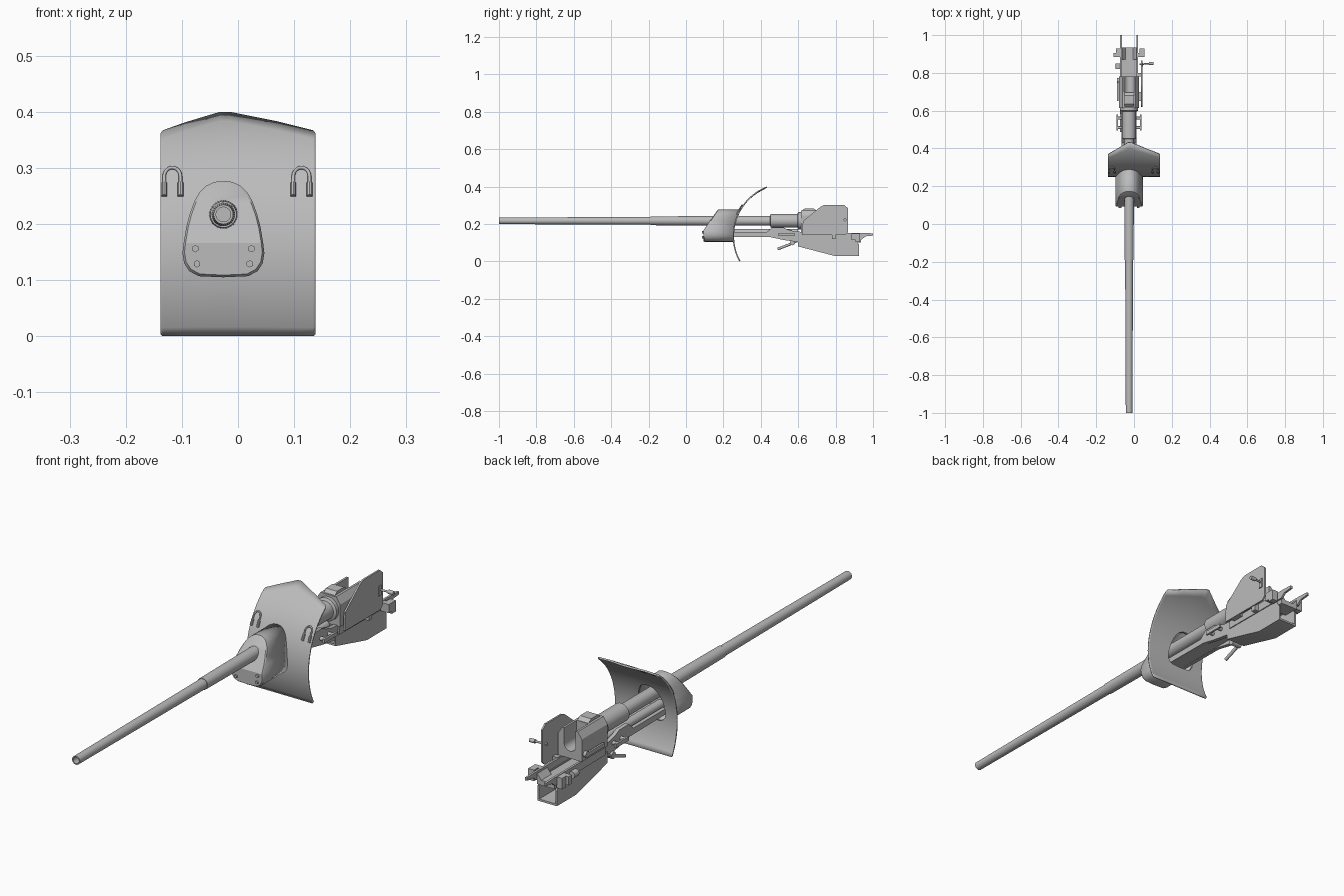
import bpy, bmesh, math
from mathutils import Vector

if "Cube" in bpy.data.objects:
    bpy.data.objects.remove(bpy.data.objects["Cube"])

CX, CZ = -0.026, 0.217            # barrel axis
grey = bpy.data.materials.new("light grey")
grey.diffuse_color = (0.5, 0.5, 0.5, 1)
grey.use_nodes = True
grey.node_tree.nodes["Principled BSDF"].inputs["Base Color"].default_value = grey.diffuse_color


def finish(name, bm, fix=True):
    if fix:
        bmesh.ops.recalc_face_normals(bm, faces=bm.faces[:])
    me = bpy.data.meshes.new(name)
    bm.to_mesh(me)
    bm.free()
    me.materials.append(grey)
    ob = bpy.data.objects.new(name, me)
    bpy.context.collection.objects.link(ob)
    return ob


def prism(name, pts, axis, a, b):
    """Extrude a 2D outline: axis 'x' takes (y, z) points, axis 'y' takes (x, z)."""
    bm = bmesh.new()
    rings = []
    for t in (a, b):
        rings.append([bm.verts.new((t, u, v) if axis == 'x' else (u, t, v)) for u, v in pts])
    n = len(pts)
    bm.faces.new(rings[0])
    bm.faces.new(rings[1][::-1])
    for i in range(n):
        j = (i + 1) % n
        bm.faces.new((rings[0][i], rings[0][j], rings[1][j], rings[1][i]))
    return finish(name, bm)


def box(name, x0, x1, y0, y1, z0, z1):
    return prism(name, [(y0, z0), (y1, z0), (y1, z1), (y0, z1)], 'x', x0, x1)


def rod(name, p, q, r, sides=12, r2=None):
    p, q = Vector(p), Vector(q)
    bm = bmesh.new()
    bmesh.ops.create_cone(bm, cap_ends=True, segments=sides, radius1=r,
                          radius2=r if r2 is None else r2, depth=(q - p).length)
    ob = finish(name, bm)
    ob.rotation_mode = 'QUATERNION'
    ob.rotation_quaternion = (q - p).to_track_quat('Z', 'Y')
    ob.location = (p + q) / 2
    return ob


def lathe(name, profile, sides=32):
    """Revolve (radius, y) points about the barrel axis."""
    bm = bmesh.new()
    rings = [[bm.verts.new((CX + r * math.cos(2 * math.pi * k / sides), y,
                            CZ + r * math.sin(2 * math.pi * k / sides)))
              for k in range(sides)] for r, y in profile]
    for a, b in zip(rings, rings[1:]):
        for k in range(sides):
            j = (k + 1) % sides
            bm.faces.new((a[k], a[j], b[j], b[k]))
    bm.faces.new(rings[0])
    bm.faces.new(rings[-1])
    return finish(name, bm)


def shield_y(z):
    return 0.535 - math.sqrt(0.285 ** 2 - (z - 0.135) ** 2)


# Barrel with bore, step and thick rear sleeve
lathe("barrel", [(0.013, -0.9), (0.013, -1.0), (0.0175, -1.0), (0.021, -0.19), (0.0235, -0.19),
                 (0.026, 0.2), (0.026, 0.45), (0.037, 0.452), (0.037, 0.595), (0.047, 0.6),
                 (0.047, 0.625)])

# Mantlet shell: half outline mirrored about the barrel axis, slanted front
half = [(0.0, 0.277), (0.016, 0.275), (0.031, 0.268), (0.043, 0.256), (0.052, 0.24), (0.06, 0.218),
        (0.066, 0.195), (0.071, 0.165), (0.073, 0.148), (0.070, 0.13), (0.061, 0.116),
        (0.044, 0.107), (0.0, 0.105)]
outline = [(CX + d, z) for d, z in half] + [(CX - d, z) for d, z in half[-2:0:-1]]


def front_y(z):
    return 0.093 + max(0, z - 0.165) * 0.66


bm = bmesh.new()
rings = []
for scale, dy in ((0.95, 0.0), (1.0, 0.006), (1.0, None)):
    ring = []
    for x, z in outline:
        zz = 0.185 + (z - 0.185) * scale
        y = shield_y(z) + 0.003 if dy is None else front_y(z) + dy
        ring.append(bm.verts.new((CX + (x - CX) * scale, y, zz)))
    rings.append(ring)
n = len(outline)
for a, b in zip(rings, rings[1:]):
    for i in range(n):
        j = (i + 1) % n
        bm.faces.new((a[i], a[j], b[j], b[i]))
f = rings[0]
for i in range(n // 2):
    quad = [f[i], f[i + 1], f[-i - 1], f[-i]] if i else [f[0], f[1], f[-1]]
    if i == n // 2 - 1:
        quad = [f[i], f[i + 1], f[-i]]
    bm.faces.new(quad)
mantlet = finish("mantlet", bm)
m = mantlet.modifiers.new("thickness", 'SOLIDIFY')
m.thickness, m.offset = 0.008, -1

for x, z in ((-0.076, 0.156), (0.024, 0.156), (-0.073, 0.129), (0.021, 0.129)):
    rod("mantlet_bolt", (x, 0.086, z), (x, 0.1, z), 0.0065, 6)

# Curved shield with peaked top edge and a central opening
columns = [(-0.138, 0.003, 0.362), (-0.134, 0, 0.367), (-0.095, 0, 0.381), (-0.032, 0, 0.4),
           (-0.015, 0, 0.4), (0.07, 0, 0.383), (0.134, 0, 0.367), (0.138, 0.003, 0.362)]
rows = 24
bm = bmesh.new()
grid = []
for x, lo, hi in columns:
    zs = [lo + (hi - lo) * j / rows for j in range(rows + 1)]
    grid.append([bm.verts.new((x, shield_y(z), z)) for z in zs])
for a, b in zip(grid, grid[1:]):
    for j in range(rows):
        bm.faces.new((a[j], b[j], b[j + 1], a[j + 1]))
shield = finish("shield", bm, False)
m = shield.modifiers.new("thickness", 'SOLIDIFY')
m.thickness, m.offset = 0.007, -1
cutter = prism("opening_cutter", [(CX + (x - CX) * 0.86, 0.185 + (z - 0.185) * 0.86)
                                  for x, z in outline], 'y', 0.2, 0.4)
cutter.hide_render = True
cutter.hide_set(True)
m = shield.modifiers.new("opening", 'BOOLEAN')
m.object, m.operation = cutter, 'DIFFERENCE'

# Lifting loops on the shield
for x in (-0.117, 0.113):
    cu = bpy.data.curves.new("lifting_loop", 'CURVE')
    cu.dimensions, cu.bevel_depth, cu.bevel_resolution = '3D', 0.0032, 2
    path = [(-0.0145, 0.25)] + [(-0.0145 * math.cos(math.pi * k / 10),
                                 0.285 + 0.0155 * math.sin(math.pi * k / 10))
                                for k in range(11)] + [(0.0145, 0.25)]
    sp = cu.splines.new('POLY')
    sp.points.add(len(path) - 1)
    for p, (dx, z) in zip(sp.points, path):
        p.co = (x + dx, shield_y(z) - 0.004, z, 1)
    cu.materials.append(grey)
    bpy.context.collection.objects.link(bpy.data.objects.new("lifting_loop", cu))
    for s in (-1, 1):
        xx = x + s * 0.0145
        rod("loop_foot", (xx, shield_y(0.25) - 0.003, 0.25),
            (xx, shield_y(0.273) - 0.003, 0.273), 0.0055, 10)

# Cradle: twin side beams with floor, hump and trunnion pegs
for s in (-1, 1):
    x0, x1 = sorted((CX + s * 0.024, CX + s * 0.04))
    prism("cradle_beam", [(0.22, 0.132), (0.45, 0.13), (0.52, 0.115), (0.62, 0.10), (0.68, 0.10),
                          (0.68, 0.155), (0.58, 0.16), (0.545, 0.17), (0.52, 0.182), (0.46, 0.182),
                          (0.43, 0.155), (0.22, 0.155)], 'x', x0, x1)
    x0, x1 = sorted((CX + s * 0.038, CX + s * 0.047))
    prism("rear_rail", [(0.62, 0.12), (0.94, 0.118), (0.96, 0.134), (1.0, 0.138), (1.0, 0.15),
                        (0.95, 0.152), (0.62, 0.152)], 'x', x0, x1)
    for y in (0.51, 0.56):
        rod("cradle_peg", (CX + s * 0.03, y, 0.145), (CX + s * 0.06, y, 0.145), 0.008)
    x0, x1 = sorted((CX + s * 0.058, CX + s * 0.066))
    box("peg_strap", x0, x1, 0.495, 0.58, 0.137, 0.153)
    x0, x1 = sorted((CX + s * 0.044, CX + s * 0.082))
    box("rear_bracket", x0, x1, 0.885, 0.905, 0.115, 0.15)
    box("rear_bracket_lug", x0 + 0.012, x1, 0.905, 0.93, 0.105, 0.15)
    # Tray side walls
    x0, x1 = sorted((CX + s * 0.036, CX + s * 0.043))
    prism("tray_wall", [(0.6, 0.08), (0.8, 0.028), (0.925, 0.028), (0.925, 0.09), (0.9, 0.125),
                        (0.6, 0.125)], 'x', x0, x1)
box("cradle_floor", CX - 0.028, CX + 0.028, 0.22, 0.62, 0.132, 0.14)
rod("recoil_cylinder", (CX, 0.2, 0.155), (CX, 0.6, 0.155), 0.018, 20)

# Tray floor, cross step and rear chute with notched edge
prism("tray_floor", [(0.6, 0.08), (0.8, 0.028), (0.925, 0.028), (0.925, 0.036), (0.8, 0.036),
                     (0.6, 0.088)], 'x', CX - 0.037, CX + 0.037)
box("tray_deck", CX - 0.038, CX + 0.038, 0.62, 0.87, 0.112, 0.12)
prism("tray_end", [(CX - 0.04, 0.1), (CX - 0.04, 0.145), (CX - 0.02, 0.12), (CX + 0.02, 0.12),
                   (CX + 0.04, 0.145), (CX + 0.04, 0.1)], 'y', 0.87, 0.935)

# Breech: solid front, grooved rear
L, R = CX - 0.053, CX + 0.053
body = [(L, 0.155), (R, 0.155), (R, 0.245), (R - 0.018, 0.272)]
prism("breech_front", body + [(L + 0.018, 0.272), (L, 0.245)], 'y', 0.615, 0.70)
groove = [(CX + 0.026 * math.cos(a), 0.21 - 0.026 * math.sin(a))
          for a in [math.pi * k / 10 for k in range(11)]]
prism("breech_rear", body + [(CX + 0.026, 0.272)] + groove
      + [(CX - 0.026, 0.272), (L + 0.018, 0.272), (L, 0.245)], 'y', 0.70, 0.78)
prism("breech_cap", [(0.62, 0.27), (0.635, 0.284), (0.68, 0.284), (0.7, 0.27)],
      'x', CX - 0.025, CX + 0.025)
rod("breech_lever", (L + 0.005, 0.76, 0.18), (L - 0.012, 0.76, 0.18), 0.012)
box("breech_lever_arm", L - 0.012, L - 0.004, 0.65, 0.765, 0.17, 0.186)
rod("breech_hinge", (L - 0.004, 0.82, 0.13), (L - 0.004, 0.85, 0.13), 0.014)

# Recoil guard plate with a small latch slot and firing handle
prism("guard_plate", [(0.62, 0.14), (0.625, 0.215), (0.72, 0.293), (0.74, 0.302), (0.845, 0.302),
                      (0.865, 0.285), (0.865, 0.155), (0.85, 0.14)], 'x', 0.037, 0.044)
box("guard_bracket", 0.015, 0.04, 0.65, 0.7, 0.14, 0.16)
box("guard_bracket", 0.015, 0.04, 0.78, 0.8, 0.12, 0.155)
box("latch_frame", 0.042, 0.048, 0.835, 0.852, 0.2, 0.24)
rod("firing_handle", (0.03, 0.845, 0.222), (0.085, 0.85, 0.222), 0.004)
rod("handle_grip", (0.08, 0.85, 0.222), (0.104, 0.85, 0.222), 0.008)

# Elevation lever under the cradle
rod("lever_hub", (-0.075, 0.57, 0.1), (-0.03, 0.57, 0.1), 0.014)
rod("lever_shaft", (-0.068, 0.6, 0.11), (-0.068, 0.53, 0.08), 0.005)
rod("lever_grip", (-0.068, 0.56, 0.093), (-0.068, 0.49, 0.066), 0.007)

# Smooth shading with sharp edges kept
for ob in bpy.context.collection.objects:
    ob.select_set(ob.type == 'MESH' and ob is not cutter)
bpy.context.view_layer.objects.active = shield
bpy.ops.object.shade_smooth_by_angle(angle=math.radians(32))
